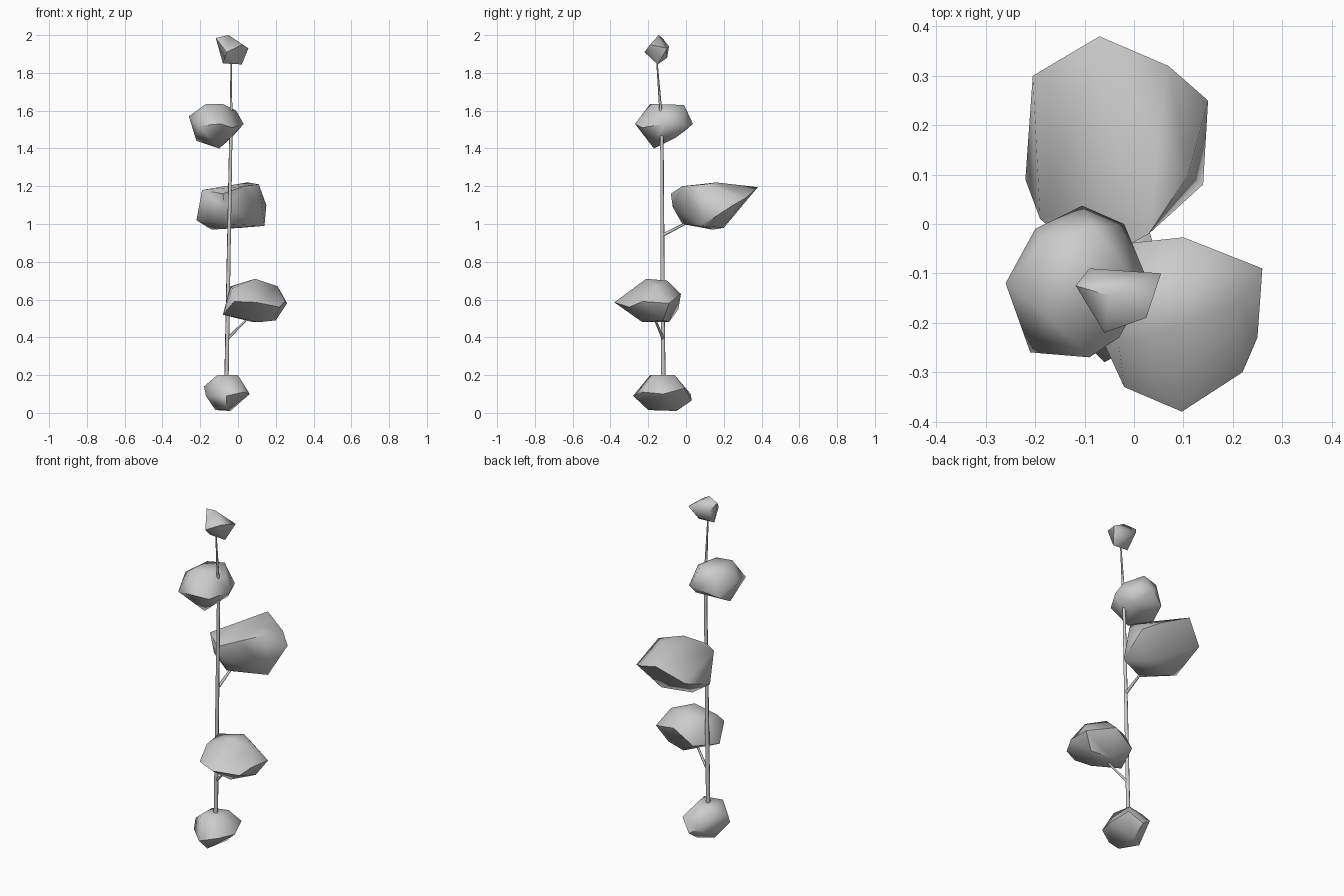
import bpy, bmesh
from mathutils import Vector
from math import radians


def finish(name, bm, angle):
    bmesh.ops.recalc_face_normals(bm, faces=bm.faces)
    mesh = bpy.data.meshes.new(name)
    bm.to_mesh(mesh)
    bm.free()
    ob = bpy.data.objects.new(name, mesh)
    bpy.context.collection.objects.link(ob)
    bpy.ops.object.select_all(action='DESELECT')
    ob.select_set(True)
    bpy.context.view_layer.objects.active = ob
    bpy.ops.object.shade_smooth_by_angle(angle=radians(angle))


def clump(name, *pts):
    """Faceted foliage clump wrapped around a few corner points."""
    bm = bmesh.new()
    for p in pts:
        bm.verts.new(p)
    res = bmesh.ops.convex_hull(bm, input=bm.verts)
    loose = [v for v in bm.verts if not v.link_faces]
    bmesh.ops.delete(bm, geom=loose, context='VERTS')
    finish(name, bm, 60)


def stick(name, a, b, r1, r2, sides=6):
    """Tapered stem between two points."""
    a, b = Vector(a), Vector(b)
    d = b - a
    bm = bmesh.new()
    bmesh.ops.create_cone(bm, cap_ends=True, segments=sides,
                          radius1=r1, radius2=r2, depth=d.length)
    m = d.to_track_quat('Z', 'Y').to_matrix().to_4x4()
    m.translation = (a + b) / 2
    bm.transform(m)
    finish(name, bm, 65)


# Stem and side branches
stick("stem", (-.062, -.12, .12), (-.037, -.128, 1.52), .012, .009)
stick("stem_tip", (-.037, -.128, 1.52), (-.036, -.157, 1.90), .009, .003)
stick("lower_branch", (-.057, -.12, .39), (.07, -.175, .52), .008, .005)
stick("upper_branch", (-.047, -.125, .94), (-.045, .03, 1.02), .009, .006)

# Clump at the ground
clump("base_foliage",
      (-.11, -.19, .20), (0, -.17, .20), (-.02, -.06, .20), (-.12, -.07, .19),
      (.062, -.12, .10), (.03, -.01, .13), (-.09, .025, .10), (-.04, .03, .065),
      (-.18, -.14, .14), (-.17, -.17, .09), (-.06, -.28, .09), (.03, -.23, .11),
      (-.04, -.05, .01), (-.12, -.10, .015), (-.06, -.20, .015))

# Lower clump, leaning to the front right
clump("lower_foliage",
      (.09, -.21, .71), (.11, -.10, .70), (.21, -.16, .67), (-.04, -.12, .67),
      (-.03, -.25, .66), (.10, -.027, .63), (.26, -.09, .58), (.25, -.23, .59),
      (.22, -.30, .56), (.097, -.38, .585), (-.02, -.33, .59), (.20, -.12, .49),
      (.11, -.23, .48), (.08, -.09, .48), (-.08, -.20, .52), (-.02, -.04, .55))

# Big middle clump, leaning to the back
clump("middle_foliage",
      (-.07, .38, 1.195), (.07, .32, 1.14), (.15, .25, 1.10), (.11, .10, 1.21),
      (.05, .16, 1.22), (.14, .08, .99), (.03, -.02, 1.20), (-.08, -.08, 1.16),
      (-.07, -.07, 1.09), (-.19, .01, 1.18), (-.22, .09, 1.02), (-.205, .30, 1.10),
      (-.14, .14, .97), (.02, .20, .98), (-.06, -.02, 1.0))

# Upper clump, leaning to the left
clump("upper_foliage",
      (-.17, -.19, 1.635), (-.08, -.17, 1.635), (-.08, -.01, 1.63), (-.18, -.03, 1.62),
      (-.01, -.10, 1.60), (.03, -.12, 1.53), (-.02, 0, 1.52), (-.105, .037, 1.53),
      (-.20, -.01, 1.49), (-.26, -.12, 1.57), (-.21, -.26, 1.52), (-.09, -.27, 1.53),
      (-.03, -.23, 1.51), (-.03, -.05, 1.46), (-.10, -.17, 1.40), (-.22, -.10, 1.44))

# Small clump at the tip
clump("top_foliage",
      (-.05, -.145, 2.0), (-.118, -.125, 1.985), (-.09, -.09, 1.94), (.055, -.10, 1.93),
      (.025, -.19, 1.95), (-.06, -.22, 1.91), (-.08, -.15, 1.85), (.02, -.15, 1.845),
      (-.01, -.10, 1.88))
